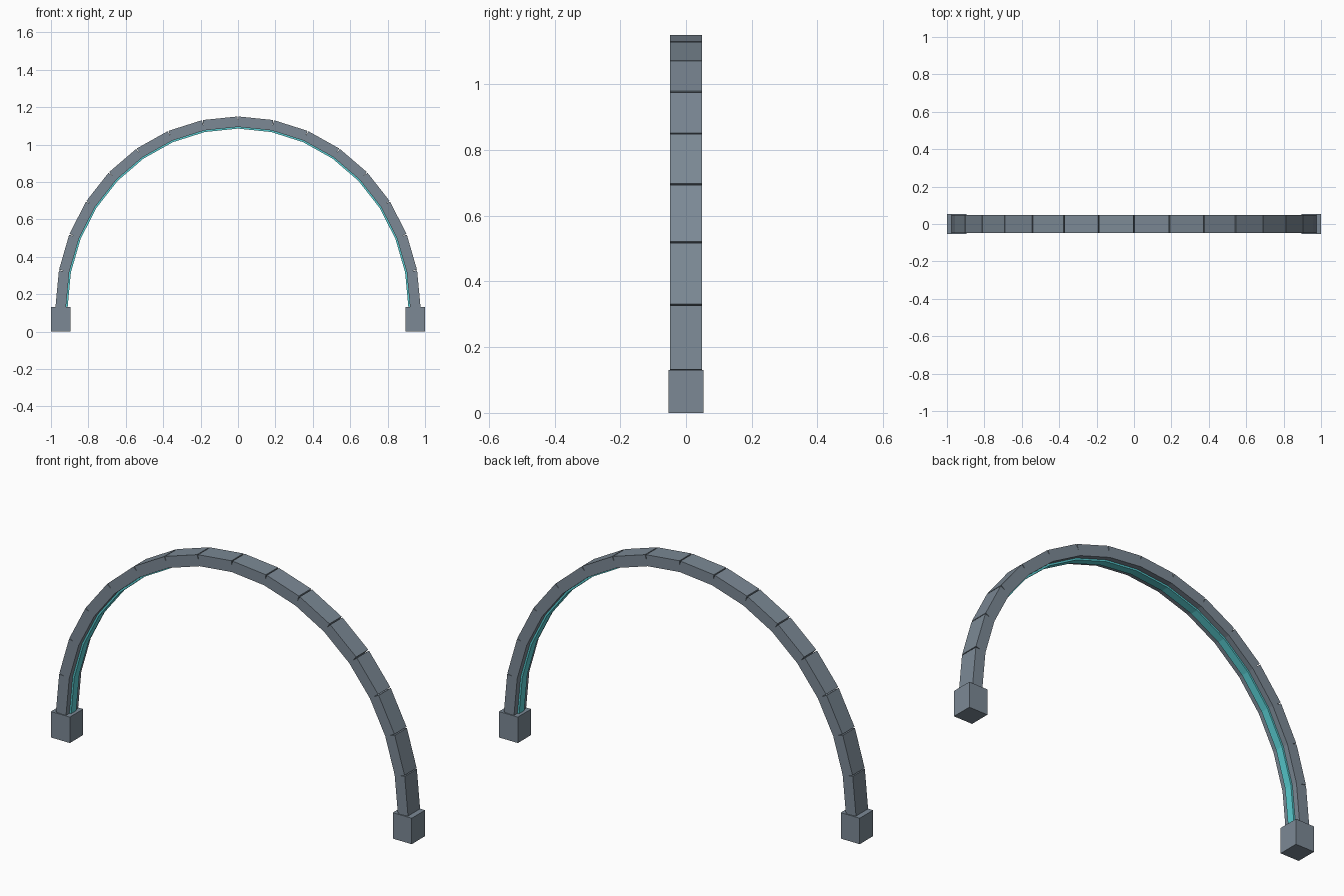
import bpy
import math
from mathutils import Vector, Matrix

default = bpy.data.objects.get("Cube")
if default:
    bpy.data.objects.remove(default, do_unlink=True)


def make_material(name, rgb):
    mat = bpy.data.materials.new(name)
    mat.use_nodes = True
    color = (*rgb, 1.0)
    mat.diffuse_color = color
    mat.node_tree.nodes["Principled BSDF"].inputs["Base Color"].default_value = color
    return mat


steel = make_material("steel grey", (0.2, 0.25, 0.3))
glow = make_material("cyan light", (0.1, 0.61, 0.64))

SEGMENTS = 16
BASE_HEIGHT = 0.13
SPAN, RISE = 0.948, 0.992


def add_box(name, center, size, mat, tilt=0.0):
    bpy.ops.mesh.primitive_cube_add(size=1)
    obj = bpy.context.object
    obj.name = name
    obj.data.transform(Matrix.Diagonal((*size, 1)))
    obj.location = center
    obj.rotation_euler.y = tilt
    obj.data.materials.append(mat)
    return obj


def arch_point(i, inset=0.0):
    angle = math.pi * i / SEGMENTS
    return Vector(((SPAN - inset) * math.cos(angle), 0,
                   BASE_HEIGHT + (RISE - inset) * math.sin(angle)))


def add_arch(name, inset, width, thickness, mat):
    # Straight blocks along the curve; their square ends leave notches outside
    for i in range(SEGMENTS):
        a, b = arch_point(i, inset), arch_point(i + 1, inset)
        d = b - a
        add_box(f"{name}_{i + 1}", (a + b) / 2, (d.length, width, thickness),
                mat, -math.atan2(d.z, d.x))


# Arch blocks and the light strip under them
add_arch("arch_block", 0.0, 0.096, 0.056, steel)
add_arch("light_strip", 0.030, 0.04, 0.014, glow)

# Feet
for side, x in (("left", 1), ("right", -1)):
    add_box(f"{side}_foot", (x * 0.9475, 0, BASE_HEIGHT / 2),
            (0.105, 0.106, BASE_HEIGHT), steel)
